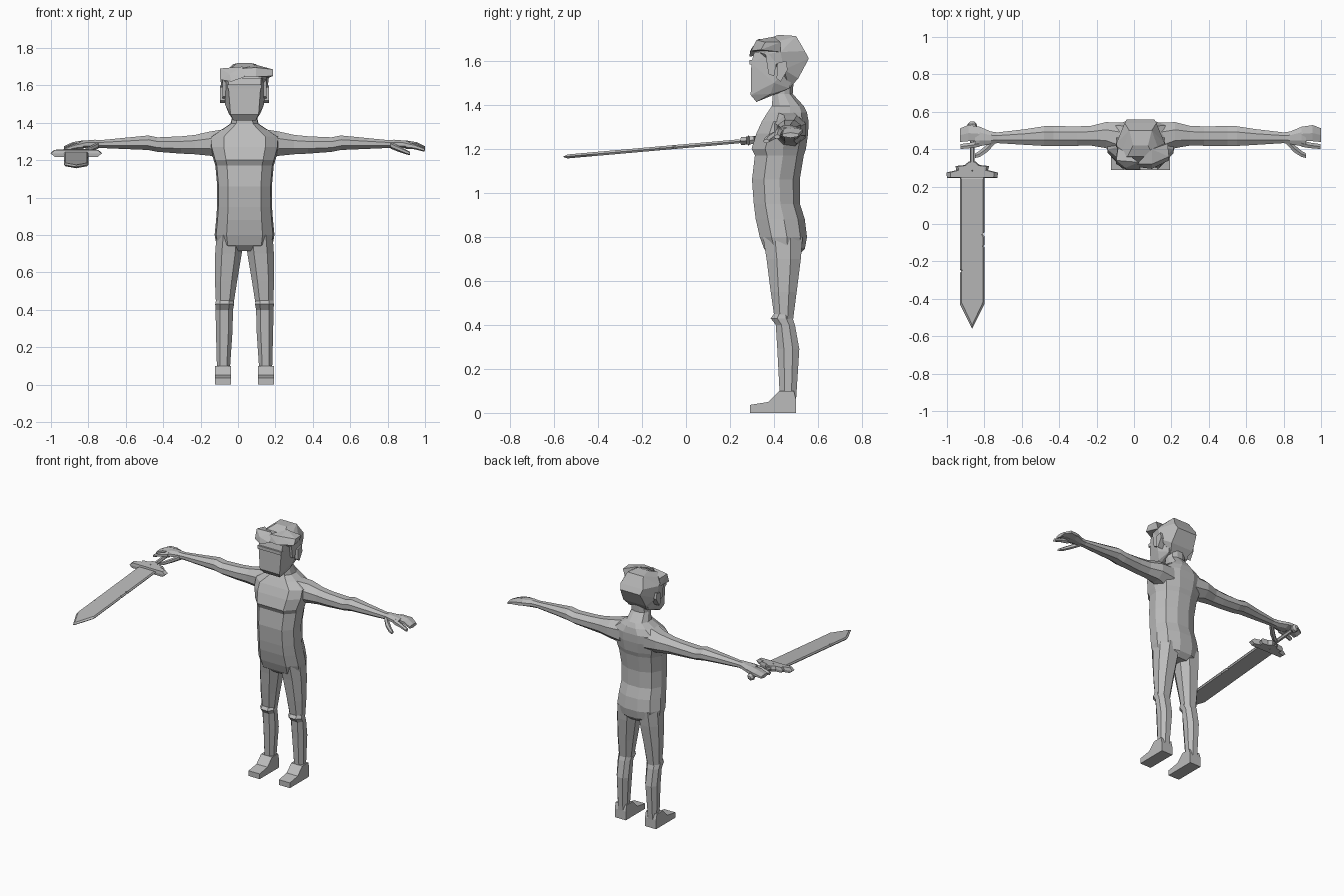
import bpy, bmesh, math
from mathutils import Vector

CX = 0.035  # symmetry line of the figure

grey = bpy.data.materials.new("plain grey")
grey.diffuse_color = (0.5, 0.5, 0.5, 1)


def finish(name, bm):
    bmesh.ops.recalc_face_normals(bm, faces=bm.faces)
    me = bpy.data.meshes.new(name)
    bm.to_mesh(me)
    bm.free()
    me.materials.append(grey)
    ob = bpy.data.objects.new(name, me)
    bpy.context.collection.objects.link(ob)
    return ob


def loft(name, rings):
    """Skin a list of equal-length point rings and cap both ends."""
    bm = bmesh.new()
    vs = [[bm.verts.new(p) for p in r] for r in rings]
    n = len(rings[0])
    for a, b in zip(vs, vs[1:]):
        for i in range(n):
            j = (i + 1) % n
            bm.faces.new((a[i], a[j], b[j], b[i]))
    bm.faces.new(vs[0])
    bm.faces.new(vs[-1])
    return finish(name, bm)


def hull(name, pts, sym=True):
    """Faceted solid around points; x is measured from the symmetry line."""
    bm = bmesh.new()
    for x, y, z in pts:
        for s in ((1, -1) if sym and x else (1,)):
            bm.verts.new((CX + s * x, y, z))
    res = bmesh.ops.convex_hull(bm, input=bm.verts)
    loose = [v for v in bm.verts if not v.link_faces]
    bmesh.ops.delete(bm, geom=loose, context='VERTS')
    bmesh.ops.dissolve_limit(bm, angle_limit=0.03, verts=bm.verts, edges=bm.edges)
    return finish(name, bm)


def tube(name, path, s, sides=6):
    """Limb piece along x: rows of (dx, y, ry, z, rz)."""
    rings = []
    for dx, y, ry, z, rz in path:
        rings.append([(CX + s * dx, y + ry * math.cos(a), z + rz * math.sin(a))
                      for a in (2 * math.pi * (i + 0.5) / sides for i in range(sides))])
    return loft(name, rings)


# Torso and neck: (z, half width, front y, back y)
half = [(0.6, -1), (0.95, -0.5), (1, 0.15), (0.78, 0.72), (0.3, 1)]
outline = [(0, -1)] + half + [(-x, y) for x, y in reversed(half)]


def body_ring(z, w, f, b):
    return [(CX + w * x, (f + b) / 2 + (b - f) / 2 * y, z) for x, y in outline]


loft("torso", [body_ring(*r) for r in [
    (0.715, 0.10, 0.385, 0.51), (0.745, 0.15, 0.355, 0.54), (0.80, 0.16, 0.335, 0.55),
    (0.88, 0.152, 0.317, 0.54), (0.95, 0.147, 0.308, 0.518), (1.06, 0.146, 0.30, 0.517),
    (1.17, 0.156, 0.313, 0.535), (1.20, 0.165, 0.298, 0.545), (1.27, 0.185, 0.32, 0.555),
    (1.325, 0.185, 0.345, 0.557), (1.365, 0.12, 0.37, 0.55), (1.395, 0.075, 0.39, 0.535),
    (1.45, 0.062, 0.395, 0.485), (1.52, 0.062, 0.39, 0.49)]])


# Legs: (z, inner x, outer x, front y, back y)
def leg_ring(s, z, i, o, f, b):
    c, w, d, h = (i + o) / 2, (o - i) / 2, (f + b) / 2, (b - f) / 2
    shape = [(-.5, -1), (.5, -1), (1, -.4), (1, .4), (.5, 1), (-.5, 1), (-1, .4), (-1, -.4)]
    return [(CX + s * (c + w * x), d + h * y, z) for x, y in shape]


for s, side in ((1, "left"), (-1, "right")):
    loft(side + "_thigh", [leg_ring(s, *r) for r in [
        (0.80, 0.005, 0.15, 0.35, 0.53), (0.70, 0.015, 0.157, 0.366, 0.522),
        (0.55, 0.04, 0.158, 0.385, 0.503), (0.41, 0.062, 0.152, 0.405, 0.485)]])
    loft(side + "_shin", [leg_ring(s, *r) for r in [
        (0.45, 0.062, 0.153, 0.40, 0.475), (0.43, 0.056, 0.157, 0.385, 0.485),
        (0.40, 0.062, 0.155, 0.408, 0.495), (0.29, 0.064, 0.153, 0.415, 0.515),
        (0.10, 0.077, 0.148, 0.425, 0.503), (0.03, 0.077, 0.15, 0.425, 0.498)]])
    prof = [(.29, 0), (.50, 0), (.50, .06), (.49, .10), (.425, .10), (.375, .05), (.29, .036)]
    loft(side + "_foot", [[(CX + s * x, y, z) for y, z in prof] for x in (0.073, 0.157)])

    # Arm, palm, fingers and thumb
    tube(side + "_arm", [
        (0.09, 0.45, 0.10, 1.285, 0.09), (0.185, 0.475, 0.075, 1.288, 0.07),
        (0.265, 0.472, 0.057, 1.283, 0.056), (0.34, 0.47, 0.056, 1.281, 0.05),
        (0.465, 0.47, 0.058, 1.283, 0.042), (0.515, 0.47, 0.057, 1.293, 0.042),
        (0.62, 0.465, 0.045, 1.29, 0.034), (0.765, 0.461, 0.031, 1.286, 0.023),
        (0.80, 0.461, 0.036, 1.286, 0.025), (0.86, 0.468, 0.056, 1.284, 0.022),
        (0.885, 0.47, 0.058, 1.281, 0.018)], s, 8)
    tube(side + "_fingers", [
        (0.86, 0.482, 0.042, 1.284, 0.022), (0.92, 0.486, 0.05, 1.28, 0.016),
        (0.965, 0.475, 0.042, 1.262, 0.012)], s)
    tube(side + "_forefinger", [
        (0.86, 0.43, 0.02, 1.28, 0.02), (0.91, 0.42, 0.017, 1.272, 0.014),
        (0.962, 0.414, 0.015, 1.255, 0.01)], s)
    tube(side + "_thumb", [
        (0.78, 0.445, 0.02, 1.28, 0.018), (0.82, 0.405, 0.024, 1.262, 0.016),
        (0.86, 0.375, 0.019, 1.245, 0.013), (0.885, 0.365, 0.014, 1.235, 0.009)], s)

    # Ear and sideburn
    hull(side + "_ear", [(s * x, y, z) for x in (0.095, 0.132) for y, z in
                         ((.415, 1.59), (.455, 1.60), (.462, 1.56), (.43, 1.505), (.412, 1.52))], False)
    hull(side + "_sideburn", [(s * x, y, z) for x in (0.08, 0.118) for y, z in
                              ((.36, 1.64), (.42, 1.64), (.40, 1.53), (.375, 1.54))], False)

# Head
hull("head", [
    (0.06, 0.32, 1.413), (0.075, 0.294, 1.445), (0.086, 0.297, 1.59), (0.088, 0.31, 1.64),
    (0.085, 0.385, 1.45), (0.075, 0.47, 1.475), (0.105, 0.40, 1.50), (0.108, 0.40, 1.64),
    (0.09, 0.50, 1.60)])
# Brow ridge
hull("brow", [(x, y, z) for x in (0.04, 0.09) for y in (0.289, 0.33) for z in (1.583, 1.605)])
# Main hair mass around the back and top of the head
hull("hair", [
    (0.062, 0.47, 1.475), (0.085, 0.51, 1.52), (0.12, 0.445, 1.56), (0.13, 0.43, 1.64),
    (0.075, 0.558, 1.61), (0.085, 0.54, 1.645), (0.115, 0.36, 1.63), (0.11, 0.36, 1.67),
    (0.06, 0.50, 1.713), (0.07, 0.36, 1.695), (0.04, 0.42, 1.718), (0.09, 0.33, 1.64)])
# Swept fringe locks
hull("fringe_left", [
    (-0.02, 0.305, 1.645), (-0.02, 0.32, 1.69), (0.06, 0.295, 1.645), (0.06, 0.32, 1.695),
    (0.152, 0.34, 1.65), (0.152, 0.36, 1.685), (0.145, 0.43, 1.685), (0.06, 0.40, 1.71),
    (0.13, 0.43, 1.64)], False)
hull("fringe_right", [
    (-0.13, 0.32, 1.63), (-0.13, 0.34, 1.69), (-0.07, 0.288, 1.62), (-0.08, 0.30, 1.66),
    (0.0, 0.292, 1.645), (-0.01, 0.33, 1.70), (-0.12, 0.41, 1.68), (-0.125, 0.41, 1.63)], False)

# Sword, tilted slightly downward toward the tip
SX = -0.865


def slope(y):
    return 1.235 + (y - 0.25) * 0.088


def plate(name, pts, thick, inset, mid):
    """Outline in x and y with bevelled upper and lower faces."""
    rings = []
    for dz, k in ((-thick, inset), (0, 1), (thick, inset)):
        rings.append([(SX + x * k, mid + (y - mid) * (1 + k) / 2,
                       slope(mid + (y - mid) * (1 + k) / 2) + dz) for x, y in pts])
    return loft(name, rings)


plate("blade", [
    (-.065, .26), (.065, .26), (.065, -.045), (.055, -.052), (.065, -.065), (.065, -.11),
    (.06, -.118), (.065, -.125), (.065, -.43), (0, -.56), (-.065, -.43),
    (-.065, -.26), (-.057, -.252), (-.065, -.245)], 0.009, 0.9, -0.15)

right = [(.135, .247), (.138, .275), (.085, .288), (.09, .31), (.04, .315), (.018, .335)]
plate("guard", right + [(-x, y) for x, y in reversed(right)], 0.018, 0.85, 0.28)


def rod(name, rows, sides):
    rings = [[(SX + r * math.cos(a), y, slope(y) + r * math.sin(a))
              for a in (2 * math.pi * i / sides for i in range(sides))] for y, r in rows]
    return loft(name, rings)


rod("grip", [(0.32, 0.013), (0.52, 0.013)], 6)
rod("pommel", [(0.505, 0.012), (0.52, 0.025), (0.535, 0.024), (0.548, 0.01)], 8)
# Small gem in the guard
hull("guard_gem", [(SX - CX + x, 0.285 + y, slope(0.285) + z) for x, y, z in
                   ((.014, 0, 0), (-.014, 0, 0), (0, .014, 0), (0, -.014, 0),
                    (0, 0, .025), (0, 0, -.025))], False)
